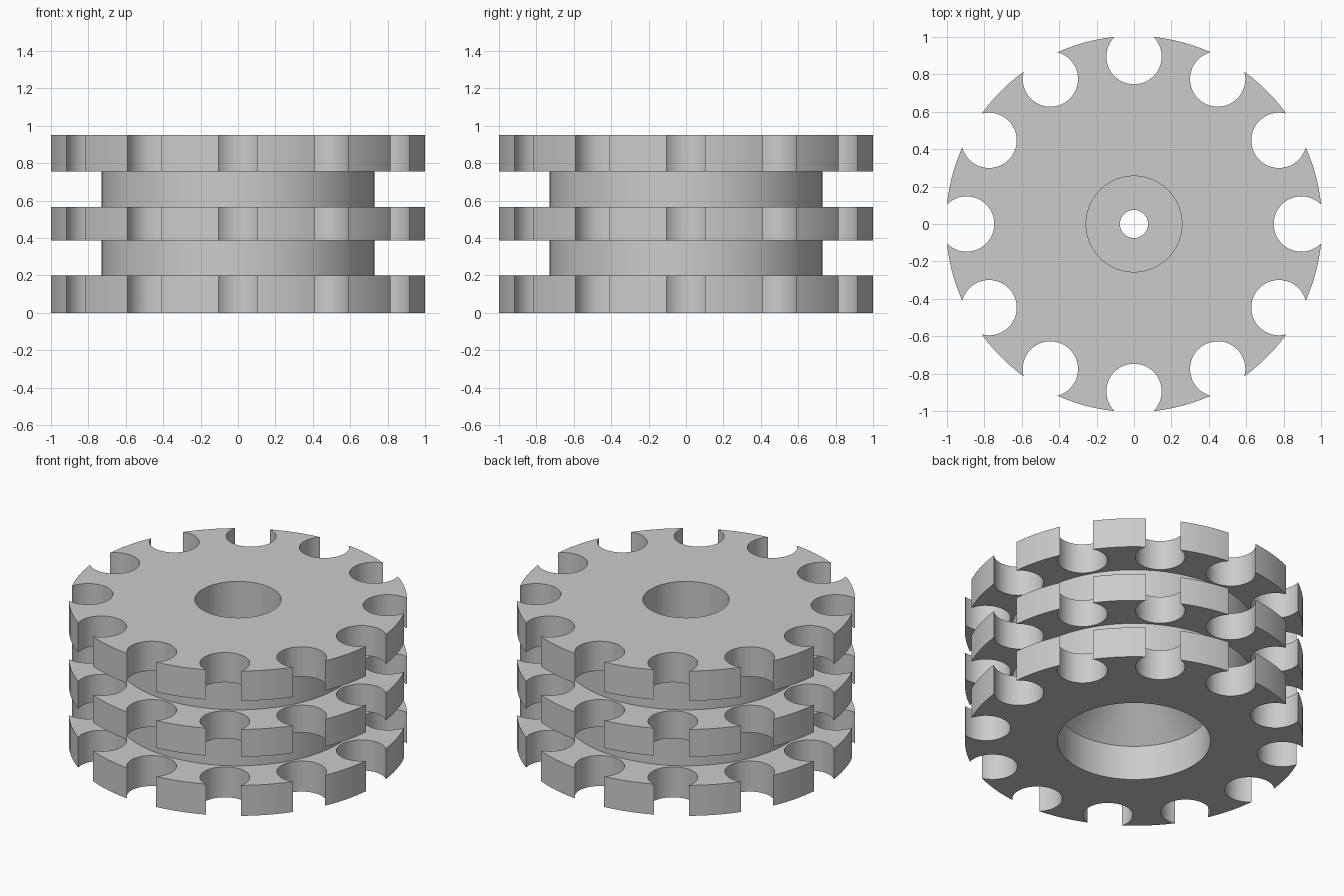
import bpy, bmesh, math
from mathutils import Matrix, Vector

cube = bpy.data.objects.get("Cube")
if cube:
    bpy.data.objects.remove(cube, do_unlink=True)

RIM, CORE, TOP = 1.0056, 0.73, 0.95

steel = bpy.data.materials.new("plain grey")
steel.use_nodes = True
grey = (0.6, 0.6, 0.6, 1)
steel.diffuse_color = grey
steel.node_tree.nodes["Principled BSDF"].inputs["Base Color"].default_value = grey


def add_object(name, bm):
    bmesh.ops.recalc_face_normals(bm, faces=bm.faces)
    mesh = bpy.data.meshes.new(name)
    bm.to_mesh(mesh)
    bm.free()
    obj = bpy.data.objects.new(name, mesh)
    bpy.context.collection.objects.link(obj)
    mesh.materials.append(steel)
    return obj


def lathe(name, profile, steps=120):
    """Spin a closed (radius, height) profile around z."""
    bm = bmesh.new()
    verts = [bm.verts.new((r, 0, z)) for r, z in profile]
    edges = [bm.edges.new((v, verts[i - 1])) for i, v in enumerate(verts)]
    bmesh.ops.spin(bm, geom=verts + edges, cent=(0, 0, 0), axis=(0, 0, 1),
                   angle=math.tau, steps=steps)
    bmesh.ops.remove_doubles(bm, verts=bm.verts, dist=1e-4)
    return add_object(name, bm)


# Grooved wheel: three plates on a core, with a coned recess below
# and a counterbored hole above
wheel = lathe("notched_wheel", [
    (0.455, 0), (RIM, 0), (RIM, 0.2), (CORE, 0.2), (CORE, 0.387),
    (RIM, 0.387), (RIM, 0.567), (CORE, 0.567), (CORE, 0.755), (RIM, 0.755),
    (RIM, TOP), (0.256, TOP), (0.256, 0.66), (0.075, 0.66),
    (0.075, 0.62), (0.455, 0.227),
])

# Twelve round notches through all the plates
bm = bmesh.new()
for i in range(12):
    spot = Matrix.Rotation(i * math.tau / 12, 4, "Z") @ Vector((0.895, 0, TOP / 2))
    bmesh.ops.create_cone(bm, cap_ends=True, segments=48, radius1=0.148,
                          radius2=0.148, depth=TOP + 0.4,
                          matrix=Matrix.Translation(spot))
cutter = add_object("notch_cutter", bm)
cutter.hide_render = True

cut = wheel.modifiers.new("notches", "BOOLEAN")
cut.operation = "DIFFERENCE"
cut.solver = "EXACT"
cut.object = cutter

# Apply the cut, then shade the round walls smooth
bpy.ops.object.select_all(action="DESELECT")
wheel.select_set(True)
bpy.context.view_layer.objects.active = wheel
bpy.ops.object.modifier_apply(modifier=cut.name)
bpy.data.objects.remove(cutter, do_unlink=True)
bpy.ops.object.shade_smooth_by_angle(angle=math.radians(25))
